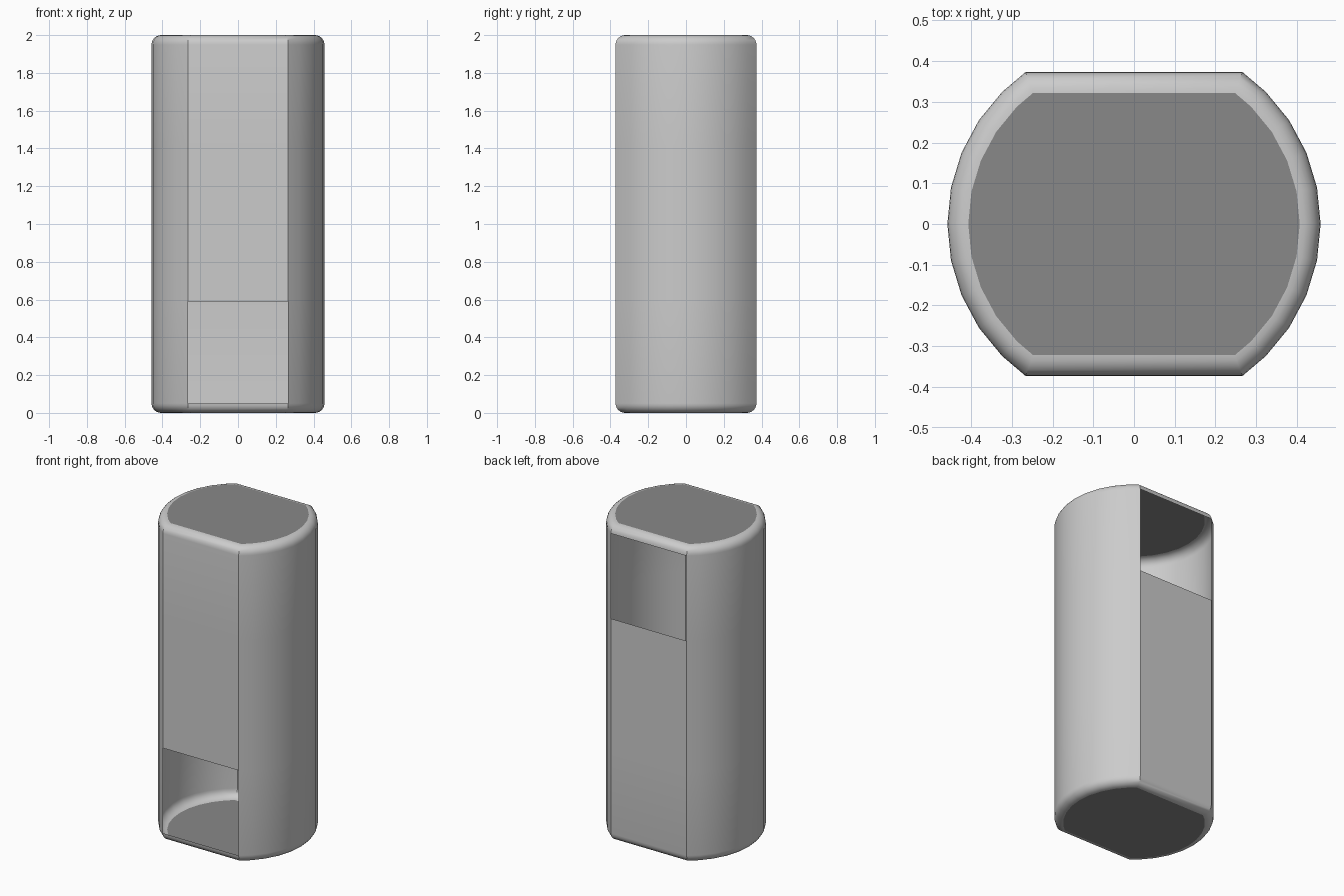
import bpy, bmesh, math
from mathutils import Vector

if "Cube" in bpy.data.objects:
    bpy.data.objects.remove(bpy.data.objects["Cube"])

R, FLAT, H, FILLET, SEGS = 0.458, 0.373, 2.0, 0.051, 6
CORNER_X = 0.266
OPEN_LOW, OPEN_HIGH = 0.59, 1.41


def outline():
    """32-sided circle with its front and back sliced flat, counter-clockwise."""
    right = [Vector((CORNER_X, -FLAT))]
    right += [Vector((R * math.cos(a), R * math.sin(a)))
              for a in (math.radians(11.25 * i) for i in range(-4, 5))]
    right.append(Vector((CORNER_X, FLAT)))
    return right + [-p for p in right]


def inset(pts, d):
    """Mitred inward offset of a closed outline."""
    out = []
    for i, p in enumerate(pts):
        a = (p - pts[i - 1]).normalized()
        b = (pts[(i + 1) % len(pts)] - p).normalized()
        n1, n2 = Vector((-a.y, a.x)), Vector((-b.y, b.x))
        out.append(p + (n1 + n2) * d / (1 + n1.dot(n2)))
    return out


def make_object(name, bm):
    bmesh.ops.recalc_face_normals(bm, faces=bm.faces[:])
    mesh = bpy.data.meshes.new(name)
    bm.to_mesh(mesh)
    bm.free()
    obj = bpy.data.objects.new(name, mesh)
    bpy.context.collection.objects.link(obj)
    return obj


base = outline()
n = len(base)

# Section levels: rounded bottom rim, opening edges, rounded top rim
rim = [(FILLET * (1 - math.cos(t)), FILLET * (1 - math.sin(t)))
       for t in (math.pi / 2 * i / SEGS for i in range(SEGS + 1))]
levels = [(d, z) for d, z in reversed(rim)]
levels += [(0, OPEN_LOW), (0, OPEN_HIGH)]
levels += [(d, H - z) for d, z in rim]

# Thin shell wall, leaving out the front-bottom and back-top openings
bm = bmesh.new()
rings = [[bm.verts.new((p.x, p.y, z)) for p in inset(base, d)] for d, z in levels]
back_side, front_side = n // 2 - 1, n - 1
openings = {(SEGS, front_side), (SEGS + 2, back_side)}
for k in range(len(rings) - 1):
    for i in range(n):
        if (k, i) not in openings:
            j = (i + 1) % n
            bm.faces.new((rings[k][i], rings[k][j], rings[k + 1][j], rings[k + 1][i]))
shell = make_object("shell_wall", bm)
bpy.context.view_layer.objects.active = shell
shell.select_set(True)
bpy.ops.object.shade_smooth_by_angle(angle=math.radians(30))

# Flat darker end panels
dark = bpy.data.materials.new("dark_grey")
dark.diffuse_color = (0.25, 0.25, 0.25, 1)
dark.use_nodes = True
dark.node_tree.nodes["Principled BSDF"].inputs["Base Color"].default_value = dark.diffuse_color
for name, z, step in (("top_panel", H, 1), ("bottom_panel", 0, -1)):
    bm = bmesh.new()
    bm.faces.new([bm.verts.new((p.x, p.y, z)) for p in inset(base, FILLET)][::step])
    mesh = bpy.data.meshes.new(name)
    bm.to_mesh(mesh)
    bm.free()
    panel = bpy.data.objects.new(name, mesh)
    panel.data.materials.append(dark)
    bpy.context.collection.objects.link(panel)
